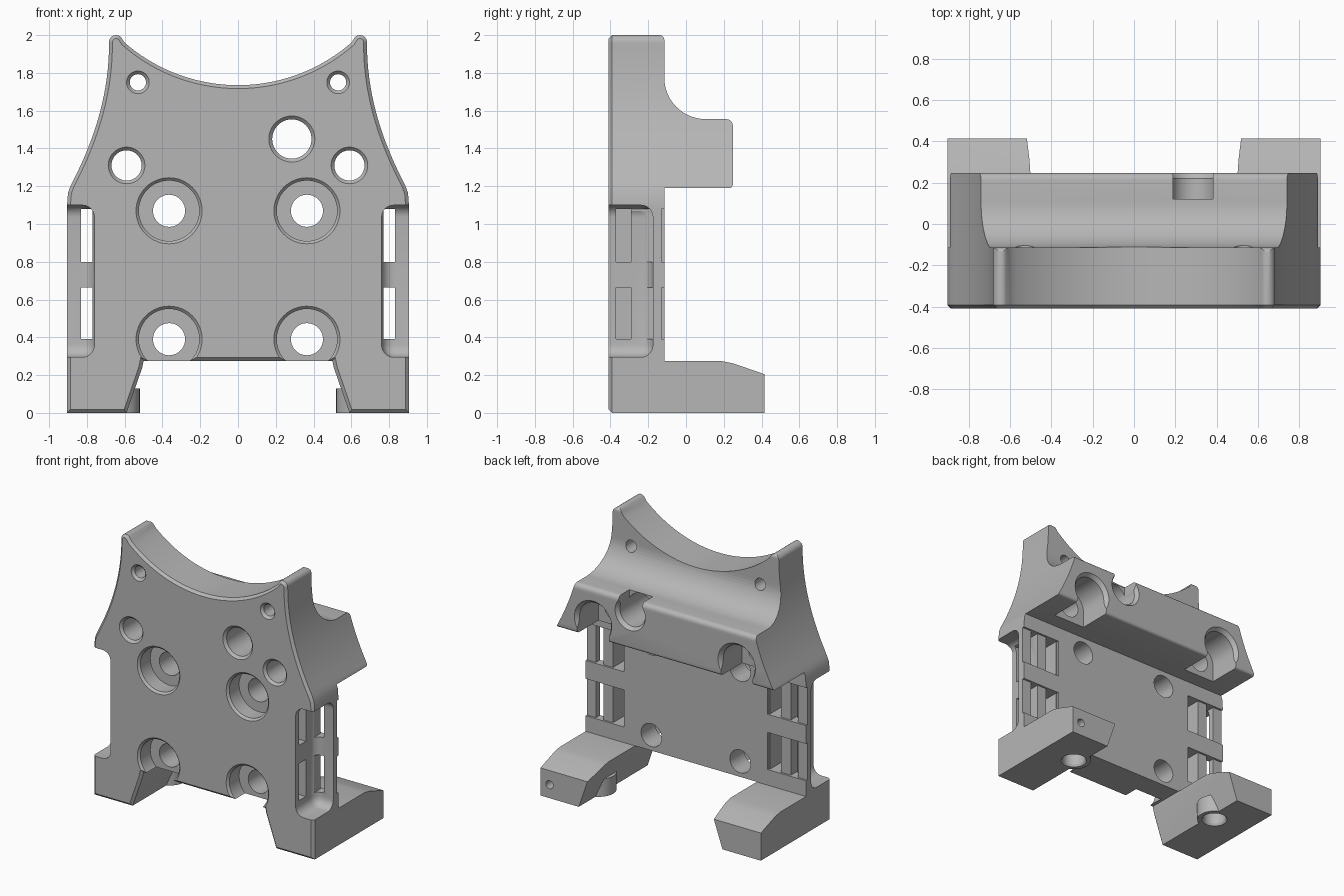
import bpy, bmesh, math
from mathutils import Vector

old = bpy.data.objects.get("Cube")
if old:
    bpy.data.objects.remove(old, do_unlink=True)

FRONT, BACK = -0.41, 0.415
grey = bpy.data.materials.new("plain grey")
grey.use_nodes = True
colour = (0.47, 0.47, 0.47, 1)
grey.diffuse_color = colour
grey.node_tree.nodes["Principled BSDF"].inputs["Base Color"].default_value = colour


def finish(name, bm):
    bmesh.ops.recalc_face_normals(bm, faces=bm.faces)
    mesh = bpy.data.meshes.new(name)
    bm.to_mesh(mesh)
    bm.free()
    mesh.materials.append(grey)
    ob = bpy.data.objects.new(name, mesh)
    bpy.context.collection.objects.link(ob)
    return ob


def prism(name, points, axis, a, b, chamfer=0):
    """Extrude a flat outline along x or y; chamfer the edges of the first cap."""
    bm = bmesh.new()
    place = (lambda u, v, t: (u, t, v)) if axis == "y" else (lambda u, v, t: (t, u, v))
    rings = [[bm.verts.new(place(u, v, t)) for u, v in points] for t in (a, b)]
    cap = bm.faces.new(rings[0])
    bm.faces.new(rings[1])
    n = len(points)
    for i in range(n):
        j = (i + 1) % n
        bm.faces.new((rings[0][i], rings[0][j], rings[1][j], rings[1][i]))
    bmesh.ops.recalc_face_normals(bm, faces=bm.faces)
    if chamfer:
        bmesh.ops.bevel(bm, geom=list(cap.edges), offset=chamfer, segments=1,
                        affect='EDGES', clamp_overlap=True)
    return finish(name, bm)


def box(name, x, y, z, round_off=0):
    bm = bmesh.new()
    bmesh.ops.create_cube(bm, size=1)
    for v in bm.verts:
        v.co = Vector(r[0] if c < 0 else r[1] for c, r in zip(v.co, (x, y, z)))
    if round_off:
        bmesh.ops.bevel(bm, geom=list(bm.edges), offset=round_off, segments=6,
                        profile=0.5, affect='EDGES')
    return finish(name, bm)


def turned(name, centre, steps, axis="y", sides=48):
    """Solid of revolution from (position, radius) steps along y or z."""
    bm = bmesh.new()
    rings = []
    for t, r in steps:
        ring = []
        for k in range(sides):
            a = 2 * math.pi * k / sides
            u, v = centre[0] + r * math.cos(a), centre[1] + r * math.sin(a)
            ring.append(bm.verts.new((u, t, v) if axis == "y" else (u, v, t)))
        rings.append(ring)
    bm.faces.new(rings[0])
    bm.faces.new(rings[-1])
    for p, q in zip(rings, rings[1:]):
        for k in range(sides):
            m = (k + 1) % sides
            bm.faces.new((p[k], p[m], q[m], q[k]))
    return finish(name, bm)


def combine(target, tool, operation):
    mod = target.modifiers.new("cut", 'BOOLEAN')
    mod.operation, mod.solver, mod.object = operation, 'EXACT', tool
    bpy.context.view_layer.objects.active = target
    bpy.ops.object.modifier_apply(modifier=mod.name)
    bpy.data.objects.remove(tool, do_unlink=True)


def arc(cx, cy, r, start, end, n):
    angles = [math.radians(start + (end - start) * i / n) for i in range(n + 1)]
    return [(cx + r * math.cos(a), cy + r * math.sin(a)) for a in angles]


# Front outline: leg, concave flank, rounded horn and hollow top
half = [(0.5, 0.275), (0.507, 0.24), (0.59, 0), (0.905, 0), (0.905, 1.1),
        (0.9, 1.165), (0.885, 1.205)]
p0, p1, p2 = Vector((0.87, 1.235)), Vector((0.683, 1.6)), Vector((0.683, 1.95))
for i in range(17):
    t = i / 16
    half.append(tuple(p0 * (1 - t) ** 2 + p1 * 2 * t * (1 - t) + p2 * t * t))
half += arc(0.645, 1.962, 0.038, 0, 130, 8)
R = 0.912
half += [(x, 1.735 + R - math.sqrt(R * R - x * x)) for x in (0.03 * k for k in range(20, 0, -1))]
outline = half + [(-x, z) for x, z in reversed(half)]
body = prism("mount_body", outline, "y", FRONT, BACK, chamfer=0.018)

# Side profile: plate, swept rear beam and sloped feet
side = [(-0.6, -0.1), (BACK, -0.1), (BACK, 0.205), (0.25, 0.262), (0.19, 0.274),
        (-0.115, 0.274), (-0.115, 1.19)]
side += arc(0.228, 1.21, 0.02, -90, 0, 4) + arc(0.213, 1.52, 0.035, 0, 90, 6)
side += arc(0.105, 1.775, 0.22, 270, 180, 16) + arc(-0.14, 1.975, 0.025, 0, 90, 5)
side += [(-0.6, 2.0)]
combine(body, prism("side_profile", side, "x", -1.2, 1.2), 'INTERSECT')

for s in (-1, 1):
    def cut_box(x0, x1, y, z, round_off=0):
        x = sorted((s * x0, s * x1))
        combine(body, box("cutter", x, y, z, round_off), 'DIFFERENCE')

    # Foot boss with a screw hole from below
    combine(body, turned("boss", (s * 0.64, 0.11), [(0, 0.12), (0.13, 0.12)], "z"), 'UNION')
    combine(body, turned("foot_hole", (s * 0.64, 0.11),
                         [(-0.02, 0.1), (0.015, 0.08), (0.17, 0.08)], "z"), 'DIFFERENCE')

    # Side grip recess
    cut_box(0.76, 1.3, (-0.8, -0.175), (0.295, 1.1), 0.065)

    # Strap slots: shallow rear groove, flange slot and turning channel
    for z in ((0.39, 0.665), (0.8, 1.08)):
        cut_box(0.59, 1.0, (-0.13, -0.05), z)
        cut_box(0.77, 0.83, (-0.3, -0.05), z)
        cut_box(0.6, 0.69, (-0.37, -0.06), z)
        cut_box(0.65, 0.95, (-0.37, -0.29), z)

    # Counterbored bolt holes
    for z in (0.39, 1.07):
        combine(body, turned("bolt_hole", (s * 0.365, z),
                             [(FRONT - 0.02, 0.175), (FRONT, 0.175), (FRONT + 0.015, 0.16),
                              (-0.28, 0.16), (-0.28, 0.085), (-0.05, 0.085)]), 'DIFFERENCE')

    # Upper screw holes
    combine(body, turned("top_hole", (s * 0.53, 1.75),
                         [(FRONT - 0.02, 0.06), (FRONT, 0.06), (FRONT + 0.018, 0.043),
                          (0.3, 0.043)]), 'DIFFERENCE')

    # Holes through the beam with arched rear pockets open below
    combine(body, turned("beam_hole", (s * 0.59, 1.31),
                         [(FRONT - 0.02, 0.097), (FRONT, 0.097), (FRONT + 0.018, 0.08),
                          (0.0, 0.08), (0.0, 0.13), (0.22, 0.13), (0.25, 0.155),
                          (0.3, 0.155)]), 'DIFFERENCE')
    cut_box(0.46, 0.72, (0.0, 0.3), (1.1, 1.31))

# Single off-centre hole with a rear notch open above
combine(body, turned("offset_hole", (0.285, 1.45),
                     [(FRONT - 0.02, 0.122), (FRONT, 0.122), (FRONT + 0.018, 0.104),
                      (0.22, 0.104), (0.25, 0.125), (0.3, 0.125)]), 'DIFFERENCE')
combine(body, box("notch", (0.188, 0.382), (0.12, 0.3), (1.45, 1.7)), 'DIFFERENCE')

# Small hole in the back of one foot
combine(body, turned("pin_hole", (0.83, 0.1), [(0.2, 0.03), (0.5, 0.03)], sides=24), 'DIFFERENCE')

# Smooth curved walls, keep edges crisp
bpy.ops.object.select_all(action='DESELECT')
body.select_set(True)
bpy.context.view_layer.objects.active = body
bpy.ops.object.shade_smooth_by_angle(angle=math.radians(25))
